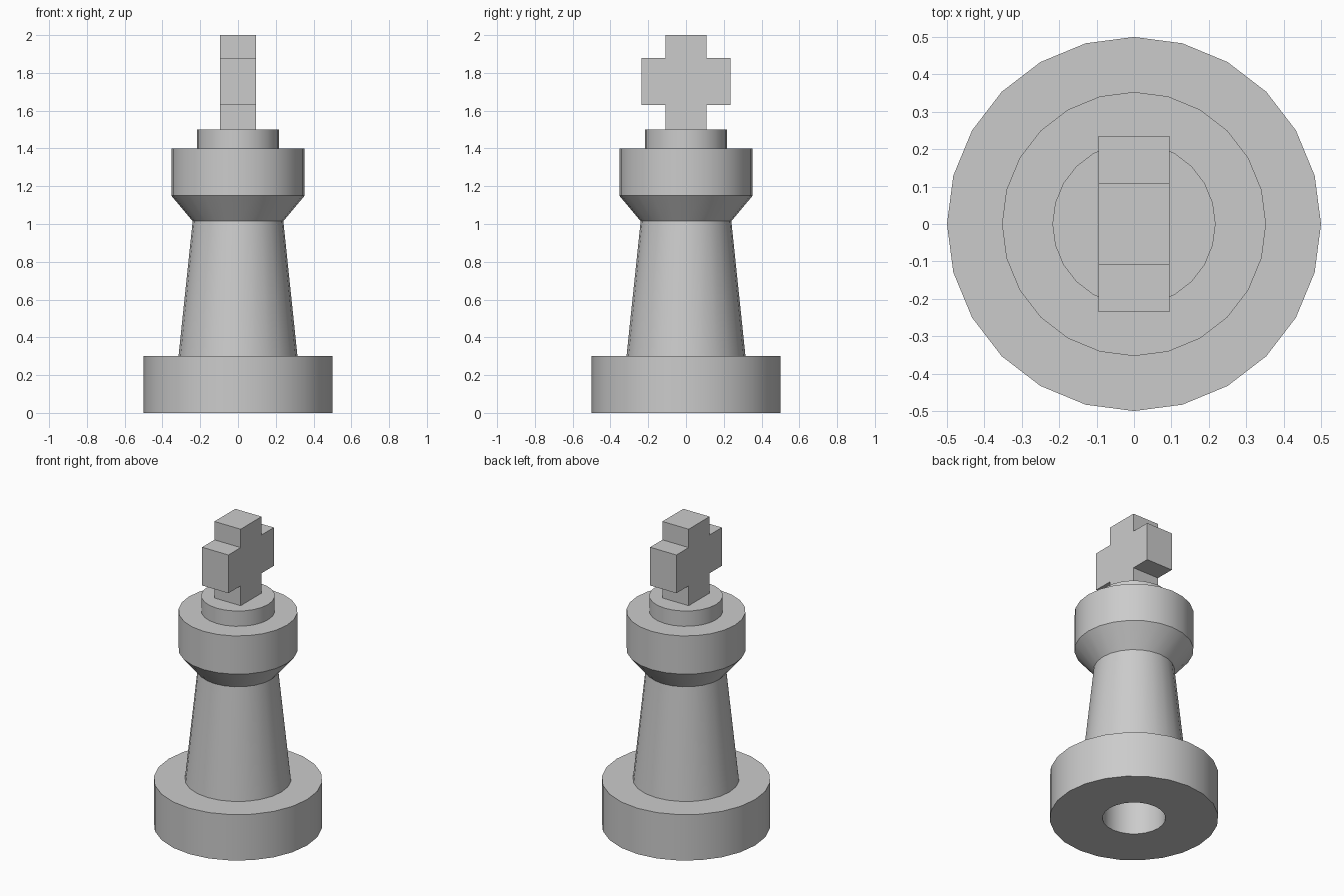
import bpy
import bmesh
import math
from mathutils import Vector

cube = bpy.data.objects.get("Cube")
if cube:
    bpy.data.objects.remove(cube, do_unlink=True)

SIDES = 24
BORE = 0.187

grey = bpy.data.materials.new("light grey")
grey.use_nodes = True
grey.diffuse_color = (0.6, 0.6, 0.6, 1)
grey.node_tree.nodes["Principled BSDF"].inputs["Base Color"].default_value = (0.6, 0.6, 0.6, 1)


def finish(bm, name):
    bmesh.ops.remove_doubles(bm, verts=bm.verts, dist=1e-5)
    bmesh.ops.recalc_face_normals(bm, faces=bm.faces)
    mesh = bpy.data.meshes.new(name)
    bm.to_mesh(mesh)
    bm.free()
    mesh.materials.append(grey)
    obj = bpy.data.objects.new(name, mesh)
    bpy.context.collection.objects.link(obj)
    return obj


def turned(name, profile, closed):
    """Revolve a (radius, height) profile around z."""
    bm = bmesh.new()
    verts = [bm.verts.new((r, 0, z)) for r, z in profile]
    edges = [bm.edges.new(pair) for pair in zip(verts, verts[1:])]
    if closed:
        edges.append(bm.edges.new((verts[-1], verts[0])))
    bmesh.ops.spin(bm, geom=verts + edges, cent=(0, 0, 0), axis=(0, 0, 1),
                   angle=math.tau, steps=SIDES)
    obj = finish(bm, name)
    bpy.ops.object.select_all(action='DESELECT')
    obj.select_set(True)
    bpy.context.view_layer.objects.active = obj
    bpy.ops.object.shade_smooth_by_angle(angle=math.radians(30))
    return obj


# Hollow base and tapered body share one bore
turned("base", [(BORE, 0), (0.5, 0), (0.5, 0.3), (BORE, 0.3)], True)
turned("body", [(BORE, 0.3), (0.315, 0.3), (0.24, 1.015), (BORE, 1.015)], True)

# Flared head and the collar on top of it
turned("head", [(0, 1.015), (0.24, 1.015), (0.353, 1.15), (0.353, 1.4), (0, 1.4)], False)
turned("collar", [(0, 1.4), (0.218, 1.4), (0.218, 1.5), (0, 1.5)], False)

# Cross: half outline mirrored in y, then extruded along x
half = [(0.108, 1.5), (0.108, 1.63), (0.235, 1.63), (0.235, 1.88), (0.108, 1.88), (0.108, 2)]
outline = half + [(-y, z) for y, z in reversed(half)]
thickness = 0.19
bm = bmesh.new()
face = bm.faces.new([bm.verts.new((-thickness / 2, y, z)) for y, z in outline])
extruded = bmesh.ops.extrude_face_region(bm, geom=[face], use_keep_orig=True)
moved = [g for g in extruded["geom"] if isinstance(g, bmesh.types.BMVert)]
bmesh.ops.translate(bm, verts=moved, vec=Vector((thickness, 0, 0)))
finish(bm, "cross")
